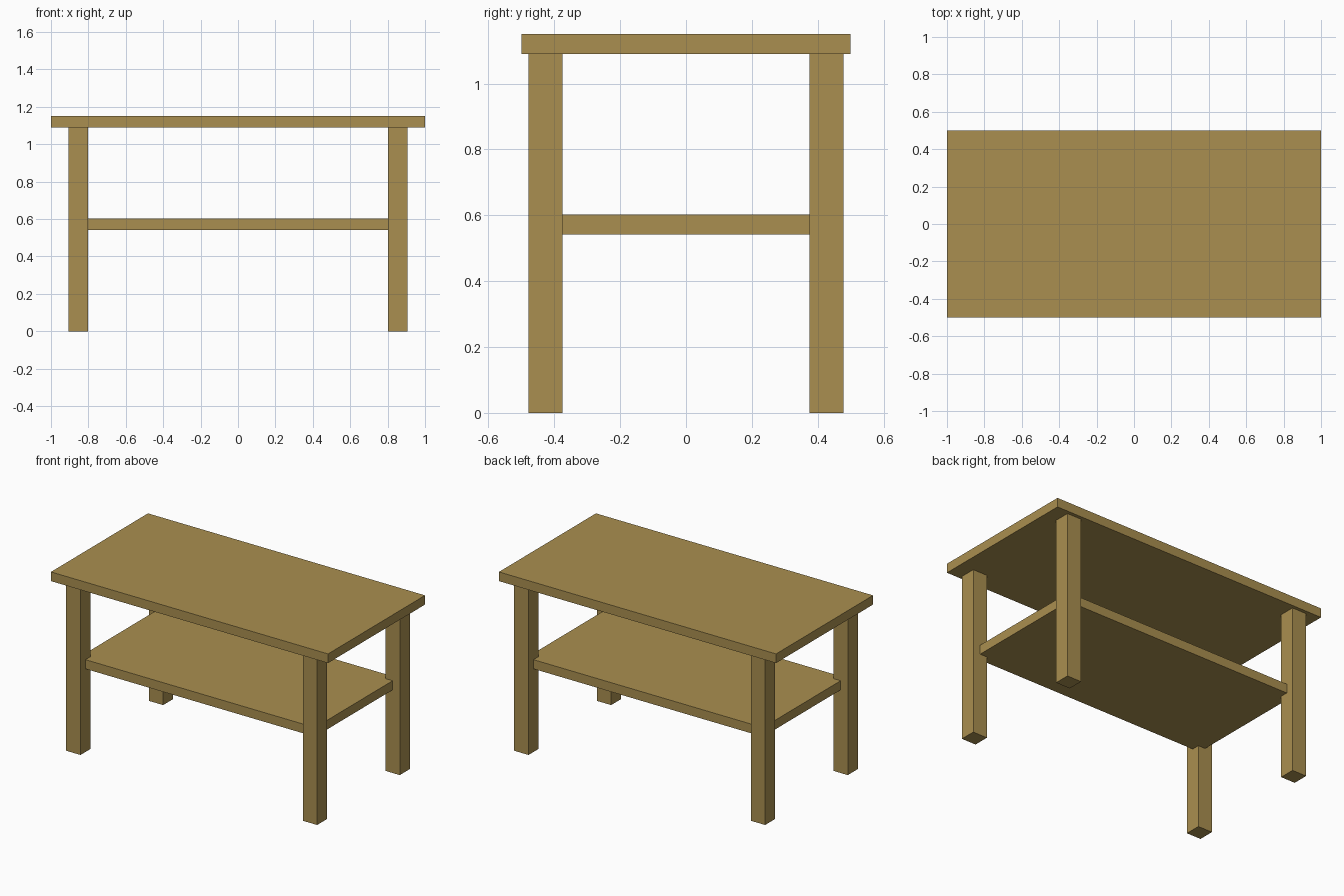
import bpy

# Remove the default cube
cube = bpy.data.objects.get("Cube")
if cube:
    bpy.data.objects.remove(cube, do_unlink=True)

# Single wood colour
wood = bpy.data.materials.new("light_brown_wood")
wood.use_nodes = True
colour = (0.40, 0.275, 0.08, 1)
wood.diffuse_color = colour
wood.node_tree.nodes["Principled BSDF"].inputs["Base Color"].default_value = colour

HEIGHT, BOARD, LEG = 1.15, 0.06, 0.103
LEG_X, LEG_Y = 0.854, 0.426   # leg centres
SHELF_TOP = 0.602


def box(name, centre, size):
    bpy.ops.mesh.primitive_cube_add(size=1, location=centre)
    part = bpy.context.object
    part.name = name
    part.scale = size
    bpy.ops.object.transform_apply(location=False, rotation=False, scale=True)
    part.data.materials.append(wood)
    return part


# Top board
box("table_top", (0, 0, HEIGHT - BOARD / 2), (2, 1, BOARD))

# Lower shelf, whose corners are housed in the leg centres
box("shelf", (0, 0, SHELF_TOP - BOARD / 2), (2 * LEG_X, 2 * LEG_Y, BOARD))

# Four square legs
leg_height = HEIGHT - BOARD
for x_side, side in ((-1, "right"), (1, "left")):
    for y_side, end in ((-1, "front"), (1, "back")):
        box(f"{end}_{side}_leg",
            (x_side * LEG_X, y_side * LEG_Y, leg_height / 2),
            (LEG, LEG, leg_height))
